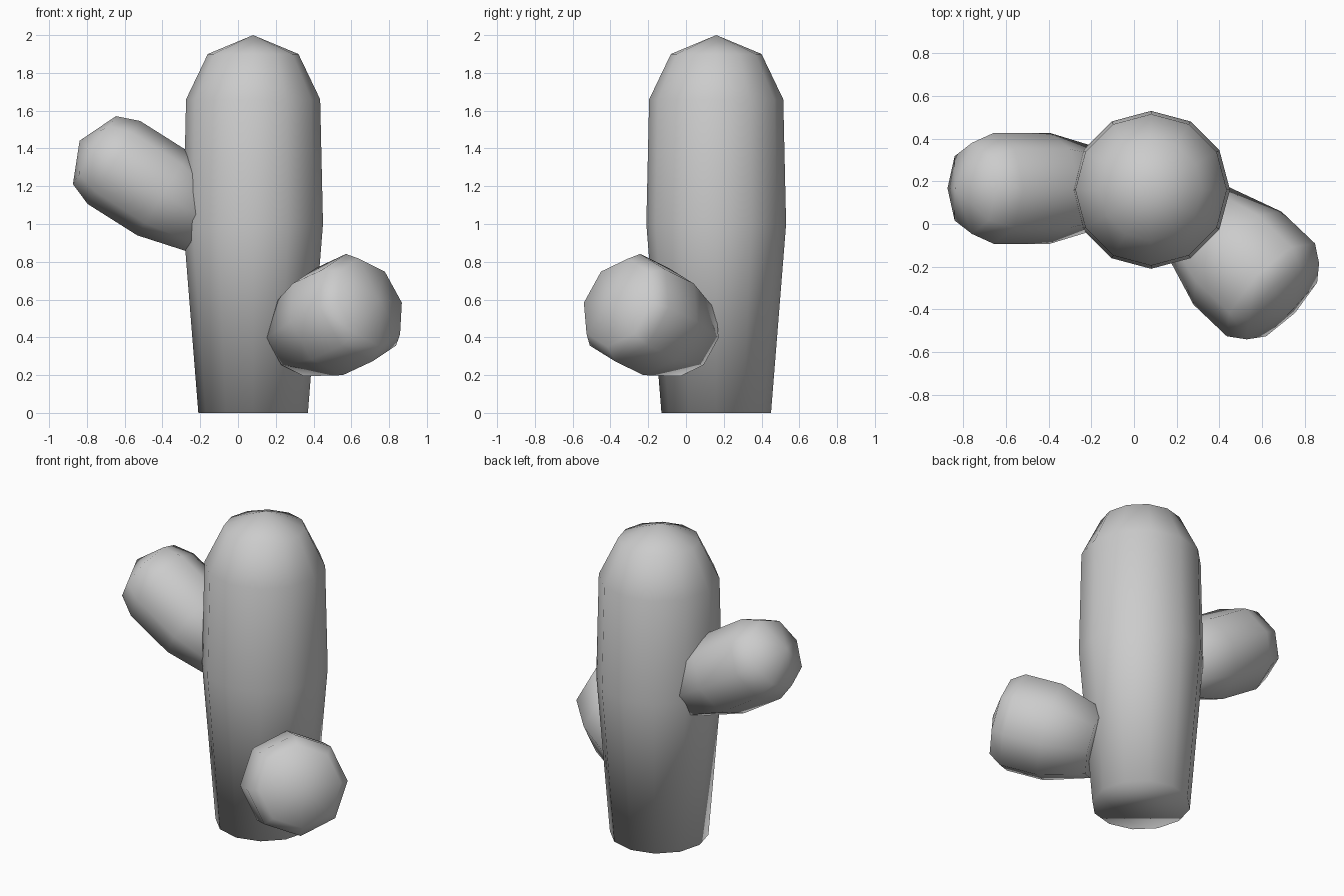
import bpy, bmesh, math
from mathutils import Vector

if "Cube" in bpy.data.objects:
    bpy.data.objects.remove(bpy.data.objects["Cube"])


def lathe(name, origin, axis, side, sides, rings):
    """Closed, smooth round body: rings of (distance, radius) on an axis, radius 0 is a tip."""
    axis, side, origin = Vector(axis).normalized(), Vector(side).normalized(), Vector(origin)
    up = axis.cross(side)
    bm = bmesh.new()
    prev = None
    for dist, radius in rings:
        centre = origin + axis * dist
        if radius == 0:
            tip = bm.verts.new(centre)
            for i in range(sides):
                bm.faces.new((prev[i], prev[(i + 1) % sides], tip))
            break
        ring = []
        for i in range(sides):
            a = 2 * math.pi * i / sides
            ring.append(bm.verts.new(centre + radius * (math.cos(a) * side + math.sin(a) * up)))
        if prev is None:
            bm.faces.new(ring[::-1])
        else:
            for i in range(sides):
                j = (i + 1) % sides
                bm.faces.new((prev[i], prev[j], ring[j], ring[i]))
        prev = ring
    bmesh.ops.recalc_face_normals(bm, faces=bm.faces)
    for f in bm.faces:
        f.smooth = True
    mesh = bpy.data.meshes.new(name)
    bm.to_mesh(mesh)
    bm.free()
    obj = bpy.data.objects.new(name, mesh)
    bpy.context.collection.objects.link(obj)
    return obj


def arm(name, origin, azimuth, tilt, rings):
    """Eight-sided arm rising from the trunk at the given angles in degrees."""
    a, t = math.radians(azimuth), math.radians(tilt)
    axis = (math.cos(a) * math.cos(t), math.sin(a) * math.cos(t), math.sin(t))
    return lathe(name, origin, axis, (-math.sin(a), math.cos(a), 0), 8, rings)


# Trunk
lathe("trunk", (0.08, 0.16, 0), (0, 0, 1), (1, 0, 0), 12,
      [(0, 0.29), (1.0, 0.37), (1.66, 0.355), (1.9, 0.24), (2.0, 0)])

# Upper arm on the left, distances measured from its lower wide ring
arm("left_arm", (-0.395, 0.167, 1.16), 180, 32.3,
    [(-0.33, 0.175), (0, 0.26), (0.31, 0.26), (0.432, 0.213), (0.525, 0)])

# Lower arm on the front right
arm("right_arm", (0.485, -0.16, 0.484), -43.5, 18.7,
    [(-0.272, 0.214), (0, 0.30), (0.228, 0.30), (0.31, 0.246), (0.373, 0)])
